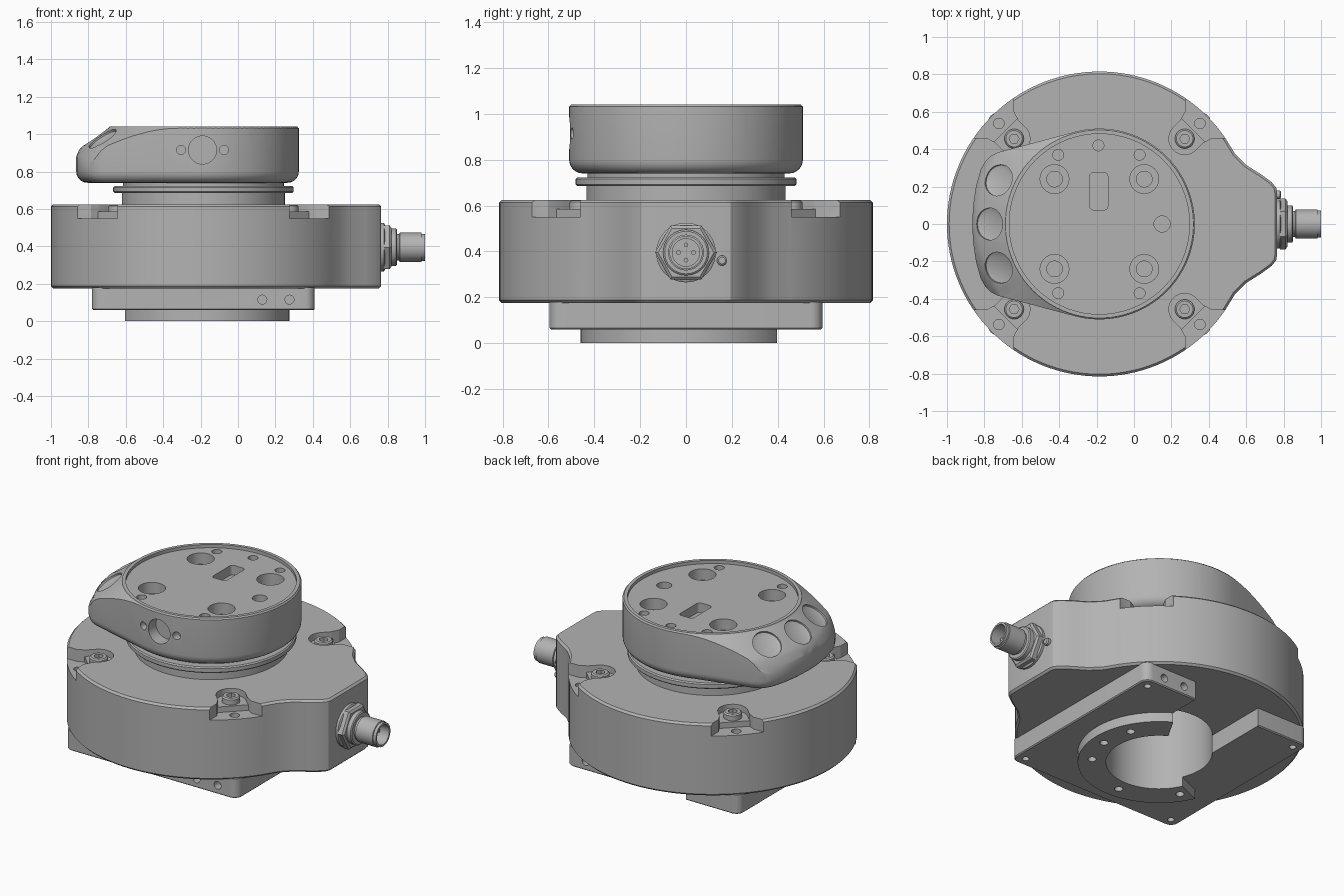
import bpy, bmesh, math
from mathutils import Vector, Matrix

if "Cube" in bpy.data.objects:
    bpy.data.objects.remove(bpy.data.objects["Cube"], do_unlink=True)

grey = bpy.data.materials.new("machined grey")
grey.use_nodes = True
grey.diffuse_color = (0.45, 0.45, 0.45, 1)
grey.node_tree.nodes["Principled BSDF"].inputs["Base Color"].default_value = (0.45, 0.45, 0.45, 1)

AX = -0.185                      # x of the main turning axis
parts = []


def arc(r, a0, a1, n, cx=0.0, cy=0.0):
    steps = [math.radians(a0 + (a1 - a0) * i / n) for i in range(n + 1)]
    return [(cx + r * math.cos(a), cy + r * math.sin(a)) for a in steps]


def loft(name, outline, levels, matrix=None, keep=True):
    """Stack an outline (counter-clockwise) at levels of (z, inset)."""
    bm = bmesh.new()
    n = len(outline)
    pts = [Vector(p) for p in outline]
    rings = []
    for z, inset in levels:
        ring = []
        for i, p in enumerate(pts):
            t = (pts[(i + 1) % n] - pts[i - 1]).normalized()
            ring.append(bm.verts.new((p.x - t.y * inset, p.y + t.x * inset, z)))
        rings.append(ring)
    for a, b in zip(rings, rings[1:]):
        for i in range(n):
            j = (i + 1) % n
            bm.faces.new((a[i], a[j], b[j], b[i]))
    bm.faces.new(rings[0][::-1])
    bm.faces.new(rings[-1])
    if matrix:
        bm.transform(matrix)
    mesh = bpy.data.meshes.new(name)
    bm.to_mesh(mesh)
    bm.free()
    mesh.materials.append(grey)
    obj = bpy.data.objects.new(name, mesh)
    bpy.context.collection.objects.link(obj)
    if keep:
        parts.append(obj)
    return obj


def place(loc, axis=(0, 0, 1)):
    return Matrix.Translation(loc) @ Vector(axis).to_track_quat('Z', 'Y').to_matrix().to_4x4()


def turned(name, profile, matrix, n=64, keep=True):
    """Round part from (radius, height) pairs."""
    top = max(r for r, z in profile)
    return loft(name, arc(top, 0, 360, n)[:-1], [(z, top - r) for r, z in profile], matrix, keep)


def hole(loc, r, depth, axis=(0, 0, 1), n=24):
    """Cutter reaching depth below loc, against the axis."""
    return turned("cutter", [(r, -depth), (r, 0.05)], place(loc, axis), n, False)


def cut(obj, cutters, op='DIFFERENCE'):
    bpy.context.view_layer.objects.active = obj
    for c in cutters:
        m = obj.modifiers.new("cut", 'BOOLEAN')
        m.operation, m.solver, m.object = op, 'EXACT', c
        bpy.ops.object.modifier_apply(modifier=m.name)
        bpy.data.objects.remove(c, do_unlink=True)


def mirrored(half):
    """Close a half outline (y > 0) whose ends may sit on the x axis."""
    return half + [(x, -y) for x, y in reversed(half) if abs(y) > 1e-6]


# Main housing: round drum flowing into the connector flat
flank = [(0.765, 0.165), (0.76, 0.195), (0.735, 0.225), (0.68, 0.265), (0.6, 0.315), (0.54, 0.375)]
housing = loft("housing", mirrored(flank + arc(0.815, 34, 180, 52, AX)),
               [(0.175, 0.012), (0.187, 0), (0.613, 0), (0.625, 0.012)])
side = [(0.9, 0.2), (0.8, 0.15), (0.75, 0.1), (0.7, 0.085)]
pocket = side + arc(0.085, 90, 270, 14, 0.645) + [(u, -v) for u, v in reversed(side)]
ledge = [(0.71, -0.3), (0.95, -0.3), (0.95, 0.3), (0.71, 0.3)]
for k, ang in enumerate((45, 135, 225, 315)):
    spin = Matrix.Translation((AX, 0, 0)) @ Matrix.Rotation(math.radians(ang), 4, 'Z')
    low = loft("cutter", pocket, [(0.55, 0), (0.7, 0)], spin, False)
    cut(low, [loft("cutter", ledge, [(0.5, 0), (0.8, 0)], spin, False)], 'INTERSECT')
    cut(housing, [loft("cutter", pocket, [(0.585, 0), (0.7, 0)], spin, False), low,
                  hole(spin @ Vector((0.76, 0, 0.55)), 0.028, 0.1)])
    # Cap screw with hex socket
    seat = spin @ Vector((0.645, 0, 0.58))
    screw = turned(f"cap_screw_{k}", [(0.052, 0), (0.052, 0.035), (0.044, 0.042)], place(seat), 32)
    cut(screw, [hole(seat + Vector((0, 0, 0.042)), 0.027, 0.025, n=6)])

# Square mounting plate with slot, bore and side holes
S = 0.595
corners = [(S - 0.05, S - 0.05, 0), (0.05 - S, S - 0.05, 90), (0.05 - S, 0.05 - S, 180), (S - 0.05, 0.05 - S, 270)]
square = [p for x, y, a in corners for p in arc(0.05, a, a + 90, 6, x, y)]
axis_at = Matrix.Translation((AX, 0, 0))
plate = loft("mounting_plate", square, [(0.06, 0.006), (0.066, 0), (0.18, 0)], axis_at)
ring = turned("locating_ring", [(0.46, 0), (0.46, 0.06)], axis_at)
slot = [(-0.23, 0), (0.23, 0), (0.23, 0.8), (-0.23, 0.8)]
cut(ring, [loft("cutter", [(0, 0)] + arc(1.0, 60, 204, 12), [(-0.1, 0), (0.2, 0)], axis_at, False)])
cut(plate, [loft("cutter", slot, [(-0.1, 0), (0.3, 0)], axis_at, False)])
for obj in (ring, plate, housing):
    cut(obj, [turned("cutter", [(0.3, -0.1), (0.3, 0.5)], axis_at, 64, False)])
down = (0, 0, -1)
cut(plate, [hole((AX + sx * 0.535, sy * 0.535, 0.06), 0.02, 0.05, down)
            for sx in (-1, 1) for sy in (-1, 1)])
cut(plate, [hole((x, sy * S, 0.115), 0.024, 0.05, (0, sy, 0)) for x in (0.13, 0.275) for sy in (-1, 1)])
cut(ring, [hole((x, y, 0), 0.024, 0.04, down)
           for x, y in [arc(0.38, a, a, 1, AX)[0] for a in (25, -5, -35, -93, -148)]])

# Turning collar between housing and head
turned("collar", [(0.435, 0.6), (0.435, 0.685), (0.475, 0.685), (0.482, 0.692), (0.482, 0.715),
                  (0.475, 0.722), (0.43, 0.722), (0.43, 0.76)], axis_at, 72)

# Tool head: round flange with a button lobe toward -x
lobe = [(-0.725, 0.384), (-0.765, 0.365), (-0.795, 0.335), (-0.82, 0.29), (-0.845, 0.2),
        (-0.86, 0.1), (-0.865, 0)]
fillet = [(0.8 - 0.06 * math.sin(a), 0.06 - 0.06 * math.cos(a)) for a in
          [math.radians(90 - 15 * i) for i in range(7)]]
head = loft("tool_head", mirrored([(AX + 0.51, 0)] + arc(0.51, 3, 105, 34, AX) + lobe),
            fillet + [(1.034, 0), (1.04, 0.006)])
cut(head, [turned("cutter", [(0.9, 0.6), (0.9, 0.7), (0.71, 0.82), (0.68, 0.88), (0.665, 0.915),
                             (0.645, 0.938), (0.505, 1.035), (0.498, 1.05)], axis_at, 96, False)], 'INTERSECT')
cut(head, [turned("cutter", [(0.482, 1.02), (0.482, 1.1)], axis_at, 72, False)])

# Flange face: bolt counterbores, small holes, pin hole and key slot
for sx in (-1, 1):
    for sy in (-1, 1):
        x, y = AX + sx * 0.24, sy * 0.24
        cut(head, [hole((x, y, 1.02), 0.077, 0.07, n=32), hole((x, y, 0.96), 0.042, 0.1)])
dots = [(-0.19, 0.42)] + [(x, s * 0.37) for x in (-0.405, 0.03) for s in (-1, 1)]
cut(head, [hole((x, y, 1.02), 0.029, 0.05) for x, y in dots])
cut(head, [hole((0.15, 0, 1.02), 0.043, 0.06)])
key = arc(0.02, 0, 90, 4, 0.028, 0.08) + arc(0.02, 90, 180, 4, -0.028, 0.08)
key += [(-x, -y) for x, y in key]
cut(head, [loft("cutter", key, [(0.96, 0), (1.1, 0)], Matrix.Translation((-0.188, 0.175, 0)), False)])

# Three shallow button dishes on the sloped lobe
for a in (156.5, 180, 203.5):
    c, s = math.cos(math.radians(a)), math.sin(math.radians(a))
    normal = Vector((c * 0.69, s * 0.69, 1)).normalized()
    spot = Vector((AX + c * 0.588, s * 0.588, 0.977))
    cut(head, [turned("cutter", [(0.06, -0.022), (0.085, -0.012), (0.088, 0.05)], place(spot, normal), 40, False)])

# Tool socket on the front of the head
cut(head, [hole((-0.19, -0.51, 0.915), 0.075, 0.08, (0, -1, 0), 40)])
cut(head, [hole((x, -0.5, 0.915), 0.024, 0.05, (0, -1, 0)) for x in (-0.305, -0.075)])
turned("socket_core", [(0.07, -0.09), (0.06, -0.065), (0.01, -0.06)], place((-0.19, -0.46, 0.915), (0, -1, 0)), 32)

# Cable connector: hex nut, washers, hollow barrel, pins
at = place((0.76, 0, 0.395), (1, 0, 0))
turned("connector_washer", [(0.13, 0), (0.13, 0.02), (0.122, 0.025)], at, 48)
turned("connector_nut", [(0.135, 0.02), (0.135, 0.05), (0.122, 0.06)], at, 6)
turned("connector_collar", [(0.1, 0.055), (0.1, 0.085), (0.093, 0.09)], at, 32)
barrel = turned("connector_barrel", [(0.07, 0.08), (0.07, 0.1), (0.078, 0.105), (0.078, 0.22),
                                     (0.072, 0.222), (0.072, 0.24)], at, 40)
cut(barrel, [hole((1.0, 0, 0.395), 0.06, 0.1, (1, 0, 0), 32)])
for k, (y, z) in enumerate(arc(0.033, 0, 270, 3)):
    turned(f"connector_pin_{k}", [(0.01, 0), (0.01, 0.06)], place((0.89, y, 0.395 + z), (1, 0, 0)), 12)
turned("indicator_stud", [(0.022, 0), (0.022, 0.02), (0.015, 0.026)], place((0.76, 0.157, 0.36), (1, 0, 0)), 20)

# Smooth rounds, keep edges crisp
bpy.ops.object.select_all(action='DESELECT')
for obj in parts:
    obj.select_set(True)
bpy.context.view_layer.objects.active = housing
bpy.ops.object.shade_smooth_by_angle(angle=math.radians(28))
